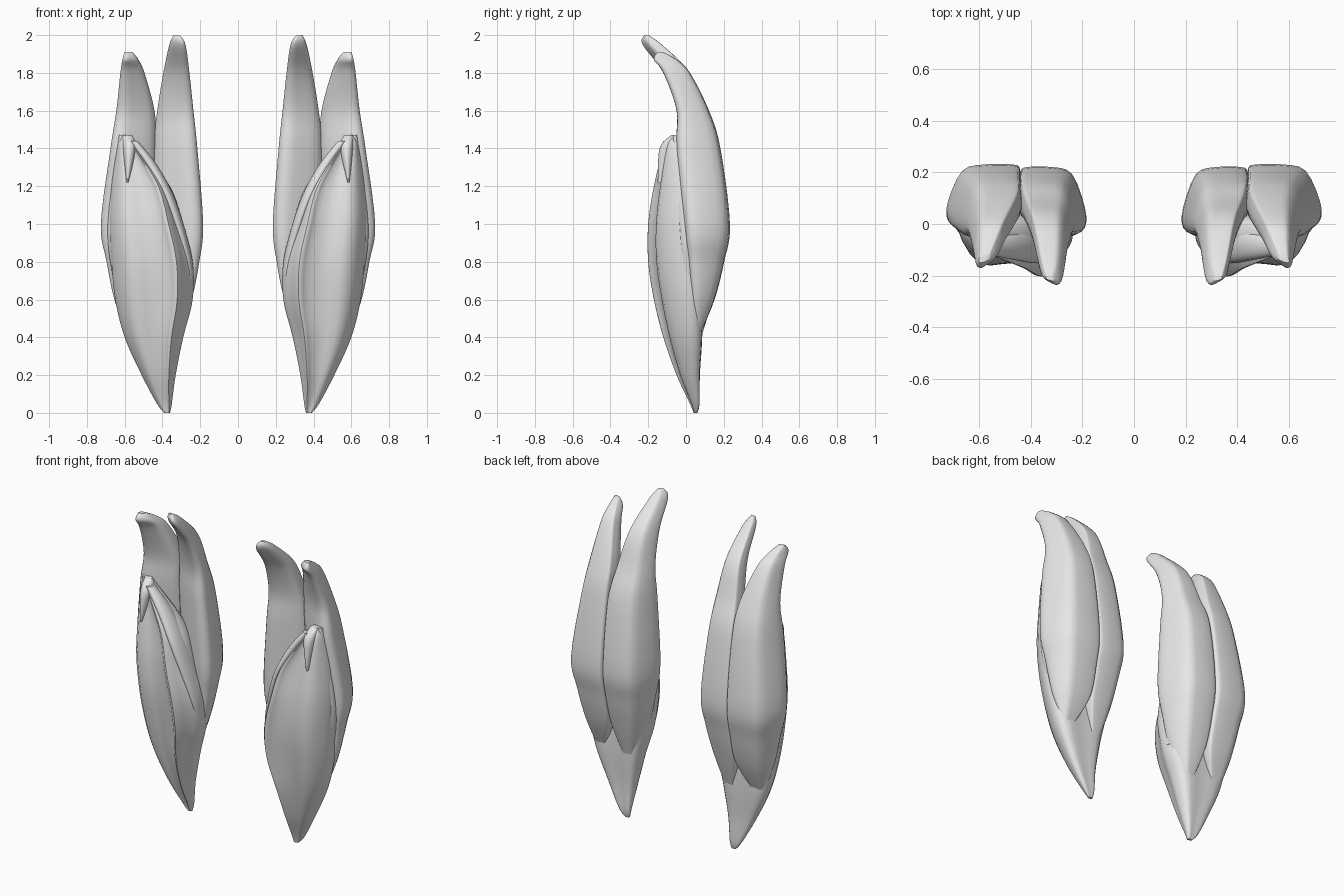
import bpy, bmesh, math

cube = bpy.data.objects.get("Cube")
if cube:
    bpy.data.objects.remove(cube, do_unlink=True)

grey = bpy.data.materials.new("pale_grey")
grey.use_nodes = True
COLOUR = (0.8, 0.8, 0.8, 1)
grey.diffuse_color = COLOUR
grey.node_tree.nodes["Principled BSDF"].inputs["Base Color"].default_value = COLOUR


def smooth_path(points, steps, closed):
    """Pass a Catmull-Rom curve through tuples of any length."""
    count = len(points)

    def pick(i):
        return points[i % count] if closed else points[max(0, min(count - 1, i))]

    result = []
    for i in range(count if closed else count - 1):
        a, b, c, d = (pick(i + k) for k in (-1, 0, 1, 2))
        for s in range(steps):
            t = s / steps
            result.append(tuple(
                q + t / 2 * (r - p + t * (2 * p - 5 * q + 4 * r - w + t * (3 * (q - r) + w - p)))
                for p, q, r, w in zip(a, b, c, d)))
    if not closed:
        result.append(points[-1])
    return result


def loft(name, section, rings):
    """Stretch a unit section through rings of (z, x_start, x_end, y_front, y_back)."""
    bm = bmesh.new()
    outline = smooth_path(section, 3, True)
    loops = []
    for z, x_start, x_end, y_front, y_back in smooth_path(rings, 5, False):
        width, depth = x_end - x_start, y_back - y_front
        loops.append([bm.verts.new((x_start + width * u, y_front + depth * v, z))
                      for u, v in outline])
    # skin between neighbouring rings, then close both ends
    for low, high in zip(loops, loops[1:]):
        for i in range(len(outline)):
            bm.faces.new((low[i - 1], low[i], high[i], high[i - 1]))
    bm.faces.new(loops[0])
    bm.faces.new(loops[-1])
    bmesh.ops.recalc_face_normals(bm, faces=bm.faces)
    mesh = bpy.data.meshes.new(name)
    bm.to_mesh(mesh)
    bm.free()
    mesh.materials.append(grey)
    obj = bpy.data.objects.new(name, mesh)
    bpy.context.collection.objects.link(obj)
    # the other side of the body
    mirror = obj.modifiers.new("other_side", "MIRROR")
    mirror.use_axis[0] = True
    bpy.ops.object.select_all(action="DESELECT")
    obj.select_set(True)
    bpy.context.view_layer.objects.active = obj
    bpy.ops.object.shade_smooth_by_angle(angle=math.radians(50))


# Unit sections: lobe slanting back to its contact side, ridged front, plain oval
LOBE = [(0, .9), (.1, 1), (.5, 1), (.8, .9), (1, .4), (1, .1), (.8, 0), (.5, .1), (0, .4)]
RIDGED = [(0, .6), (.1, .3), (.2, 0), (.3, .1), (.5, .2), (.8, .2),
          (1, .7), (.9, 1), (.5, 1), (.1, 1)]
ANGLES = [math.tau * k / 8 for k in range(8)]
OVAL = [((1 + math.cos(angle)) / 2, (1 + math.sin(angle)) / 2) for angle in ANGLES]

# Long rear lobe nearest the middle, hooked forward at the top
loft("inner_rear_lobe", LOBE, [
    (2, .34, .31, -.22, -.2), (1.95, .36, .28, -.23, -.13),
    (1.8, .39, .26, -.12, .02), (1.6, .42, .24, -.05, .1),
    (1.4, .44, .22, -.05, .17), (1, .44, .19, -.04, .22),
    (.8, .44, .21, -.02, .19), (.6, .43, .25, 0, .14),
    (.4, .38, .32, .04, .08)])

# Shorter rear lobe on the outside
loft("outer_rear_lobe", LOBE, [
    (1.91, .56, .6, -.15, -.12), (1.87, .53, .61, -.17, -.05),
    (1.8, .5, .62, -.12, .02), (1.6, .45, .64, -.05, .12),
    (1.4, .44, .67, -.05, .18), (1, .44, .72, -.01, .23),
    (.8, .44, .69, .01, .2), (.6, .45, .65, .03, .15),
    (.43, .52, .59, .06, .08)])

# Front lobe tapering to the low point
loft("front_lobe", RIDGED, [
    (1.46, .57, .62, -.08, -.04), (1.4, .52, .64, -.12, -.02),
    (1.2, .36, .67, -.17, .03), (1, .29, .68, -.2, .05),
    (.8, .24, .67, -.2, .06), (.6, .24, .65, -.17, .08),
    (.4, .29, .6, -.12, .08), (.2, .33, .51, -.05, .07),
    (.05, .35, .43, .02, .07), (0, .36, .39, .04, .06)])

# Raised rim down the inner edge of the front lobe
loft("front_lobe_rim", OVAL, [
    (1.44, .53, .58, -.12, -.06), (1.3, .42, .49, -.14, -.03),
    (1.1, .32, .39, -.15, 0), (.8, .24, .29, -.1, .04), (.6, .24, .26, -.04, .04)])

# Narrow strip between the front and outer rear lobes
loft("side_strip", OVAL, [
    (1.47, .6, .63, -.07, -.03), (1, .63, .69, -.04, .03),
    (.7, .6, .66, -.02, .05), (.4, .53, .6, 0, .06), (.1, .41, .45, .05, .06)])

# Small hanging tendon at the top of the front lobe
loft("tendon", OVAL, [
    (1.47, .56, .61, -.08, -.04), (1.4, .54, .61, -.14, -.04), (1.22, .58, .59, -.15, -.12)])
